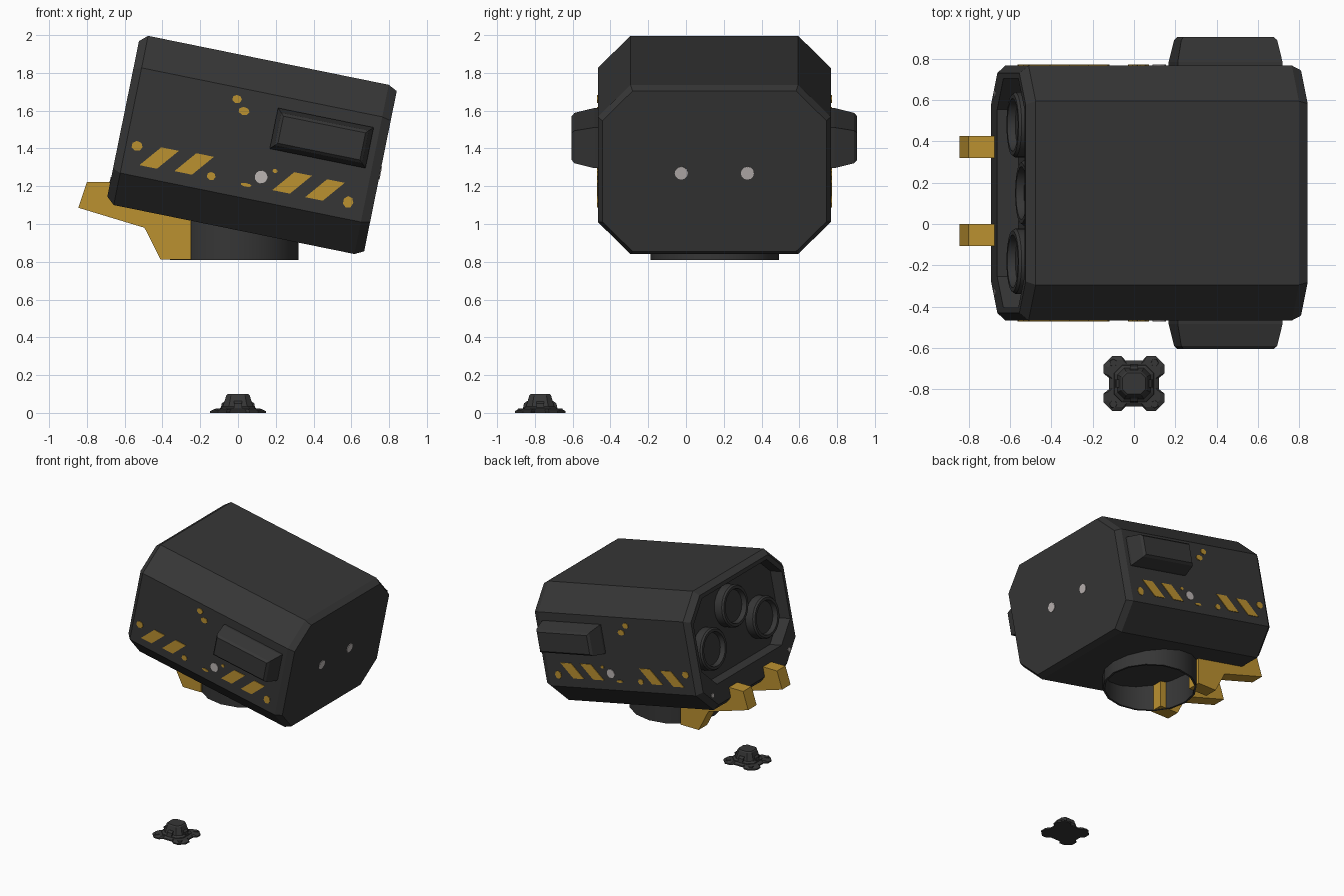
import bpy, bmesh, math
from mathutils import Matrix, Vector

if "Cube" in bpy.data.objects:
    bpy.data.objects.remove(bpy.data.objects["Cube"])


def material(name, rgb):
    m = bpy.data.materials.new(name)
    m.diffuse_color = (*rgb, 1)
    m.use_nodes = True
    m.node_tree.nodes["Principled BSDF"].inputs["Base Color"].default_value = m.diffuse_color
    return m


DARK = material("charcoal", (0.037, 0.037, 0.037))
GOLD = material("hazard gold", (0.50, 0.285, 0.03))
SILVER = material("bolt silver", (0.50, 0.46, 0.45))

# Tilted frame of the main housing
TILT = Matrix.Translation((0.073, 0.15, 1.418)) @ Matrix.Rotation(math.radians(11.5), 4, 'Y')
WORLD = Matrix.Identity(4)


def loft(name, rings, mat, frame=WORLD, caps=(True, True), smooth=False):
    """Skin a list of equal-length point rings."""
    bm = bmesh.new()
    vs = [[bm.verts.new(p) for p in r] for r in rings]
    n = len(rings[0])
    for a, b in zip(vs, vs[1:]):
        for i in range(n):
            bm.faces.new((a[i], a[(i + 1) % n], b[(i + 1) % n], b[i]))
    if caps[0]:
        bm.faces.new(vs[0])
    if caps[1]:
        bm.faces.new(vs[-1])
    bmesh.ops.recalc_face_normals(bm, faces=bm.faces)
    me = bpy.data.meshes.new(name)
    bm.to_mesh(me)
    bm.free()
    me.materials.append(mat)
    ob = bpy.data.objects.new(name, me)
    bpy.context.collection.objects.link(ob)
    ob.matrix_world = frame
    if smooth:
        bpy.ops.object.select_all(action='DESELECT')
        ob.select_set(True)
        bpy.context.view_layer.objects.active = ob
        bpy.ops.object.shade_smooth_by_angle(angle=math.radians(35))
    return ob


def octagon(hy, z0, z1, c0, c1):
    """Chamfered rectangle in the y/z plane."""
    half = [(hy - c0, z0), (hy, z0 + c0), (hy, z1 - c1), (hy - c1, z1)]
    return half + [(-y, z) for y, z in reversed(half)]


def circle(r, n, cx=0, cy=0):
    return [(cx + r * math.cos(2 * math.pi * i / n), cy + r * math.sin(2 * math.pi * i / n))
            for i in range(n)]


def on_x(pts, x):
    return [(x, a, b) for a, b in pts]


def on_y(pts, y):
    return [(a, y, b) for a, b in pts]


def on_z(pts, z):
    return [(a, b, z) for a, b in pts]


# Main housing with a recessed lens bay at the left end
full = octagon(0.617, -0.457, 0.457, 0.173, 0.173)
left_rim = octagon(0.58, -0.42, 0.42, 0.152, 0.152)
right_rim = octagon(0.593, -0.433, 0.433, 0.16, 0.16)
bay = octagon(0.555, -0.27, 0.39, 0.15, 0.15)
loft("housing", [on_x(bay, -0.59), on_x(bay, -0.695), on_x(left_rim, -0.695),
                 on_x(full, -0.653), on_x(full, 0.647), on_x(right_rim, 0.695)], DARK, TILT)

# Three lens cups in the bay
for i, (y, z) in enumerate([(-0.33, -0.03), (0, 0.18), (0.33, -0.03)]):
    steps = [(0.158, -0.585), (0.158, -0.655), (0.148, -0.668), (0.128, -0.668), (0.12, -0.63)]
    loft(f"lens_cup_{i}", [on_x(circle(r, 24, y, z), x) for r, x in steps],
         DARK, TILT, smooth=True)


# Side pods, hazard stripes, paint chips and bolts on both flanks
def rect(d):
    return [(0.097 + d, d), (0.614 - d, d), (0.614 - d, 0.22 - d), (0.097 + d, 0.22 - d)]


bar = [(-0.095, -0.058), (0.0, -0.058), (0.095, 0.058), (0.0, 0.058)]
bars = [(-0.467, -0.165), (-0.279, -0.159), (0.249, -0.154), (0.427, -0.156)]
# chips: x, z, half-width, half-height
chips = [(-0.594, -0.126, 0.03, 0.027), (-0.178, -0.204, 0.024, 0.022),
         (0.012, -0.213, 0.03, 0.01), (0.148, -0.11, 0.014, 0.012),
         (0.56, -0.194, 0.028, 0.032), (-0.125, 0.223, 0.026, 0.022),
         (-0.076, 0.168, 0.03, 0.022)]

for side, s in (("front", -1), ("back", 1)):
    loft(f"{side}_pod", [on_y(rect(d), s * y) for d, y in
                         [(0, 0.60), (0.0, 0.635), (0.022, 0.74), (0.037, 0.756)]], DARK, TILT)

    def plate(name, pts, mat):
        loft(name, [on_y(pts, s * 0.61), on_y(pts, s * 0.622)], mat, TILT)

    for i, (x, z) in enumerate(bars):
        plate(f"{side}_stripe_{i}", [(x + a, z + b) for a, b in bar], GOLD)
    for i, (x, z, w, h) in enumerate(chips):
        plate(f"{side}_chip_{i}", [(x + a * w, z + b * h) for a, b in circle(1, 7)], GOLD)
    plate(f"{side}_bolt", circle(0.034, 12, 0.082, -0.156), SILVER)
    # Bolts on the right end and small ones beside the lens bay
    loft(f"{side}_end_bolt", [on_x(circle(0.035, 12, s * 0.175, -0.01), x)
                              for x in (0.69, 0.699)], SILVER, TILT)
    loft(f"{side}_rim_bolt", [on_x(circle(0.016, 8, s * 0.48, -0.33), x)
                              for x in (-0.69, -0.699)], SILVER, TILT)

    # Bracket arms reaching out under the lens bay
    arm = [(-0.845, 1.086), (-0.80, 1.222), (-0.55, 1.222), (-0.25, 1.08),
           (-0.25, 0.812), (-0.41, 0.812), (-0.495, 0.98)]
    yc = 0.16 + s * 0.213
    loft(f"{side}_bracket_arm", [on_y(arm, yc - 0.053), on_y(arm, yc + 0.053)], GOLD)

# Open neck ring below the housing
neck = [(0.325, 1.08), (0.325, 0.81), (0.34, 0.81), (0.34, 1.08)]
loft("neck_ring", [on_z(circle(r, 16, -0.02, 0.152), z) for r, z in neck],
     DARK, caps=(False, False), smooth=True)

# Small separate floor mount: notched plate, stepped tower, ribs and feet studs
FLOOR = Matrix.Translation((0, -0.772, 0))
quarter = [(0.122, 0.028), (0.147, 0.048), (0.147, 0.092), (0.105, 0.134),
           (0.062, 0.134), (0.042, 0.112)]
outline = (quarter + [(-x, y) for x, y in reversed(quarter)]
           + [(-x, -y) for x, y in quarter] + [(x, -y) for x, y in reversed(quarter)])
loft("mount_plate", [on_z(outline, 0), on_z(outline, 0.01),
                     on_z([(x * 0.85, y * 0.85) for x, y in outline], 0.02)], DARK, FLOOR)


def ring(h, z):
    return on_z(octagon(h, -h * 0.93, h * 0.93, h * 0.4, h * 0.4), z)


loft("mount_tower", [ring(h, z) for h, z in
                     [(0.1, 0.008), (0.095, 0.025), (0.08, 0.035), (0.072, 0.06),
                      (0.062, 0.092), (0.055, 0.1)]], DARK, FLOOR)
for i in range(4):
    turn = FLOOR @ Matrix.Rotation(math.pi / 2 * i, 4, 'Z')
    rib = [(0.05, 0.01), (0.094, 0.01), (0.086, 0.05), (0.07, 0.062), (0.05, 0.062)]
    loft(f"mount_rib_{i}", [on_y(rib, -0.02), on_y(rib, 0.02)], DARK, turn)
    loft(f"mount_stud_{i}", [on_z(circle(r, 6, 0.1, 0.1), z) for r, z in
                             [(0.022, 0.005), (0.018, 0.024)]], DARK, turn)
